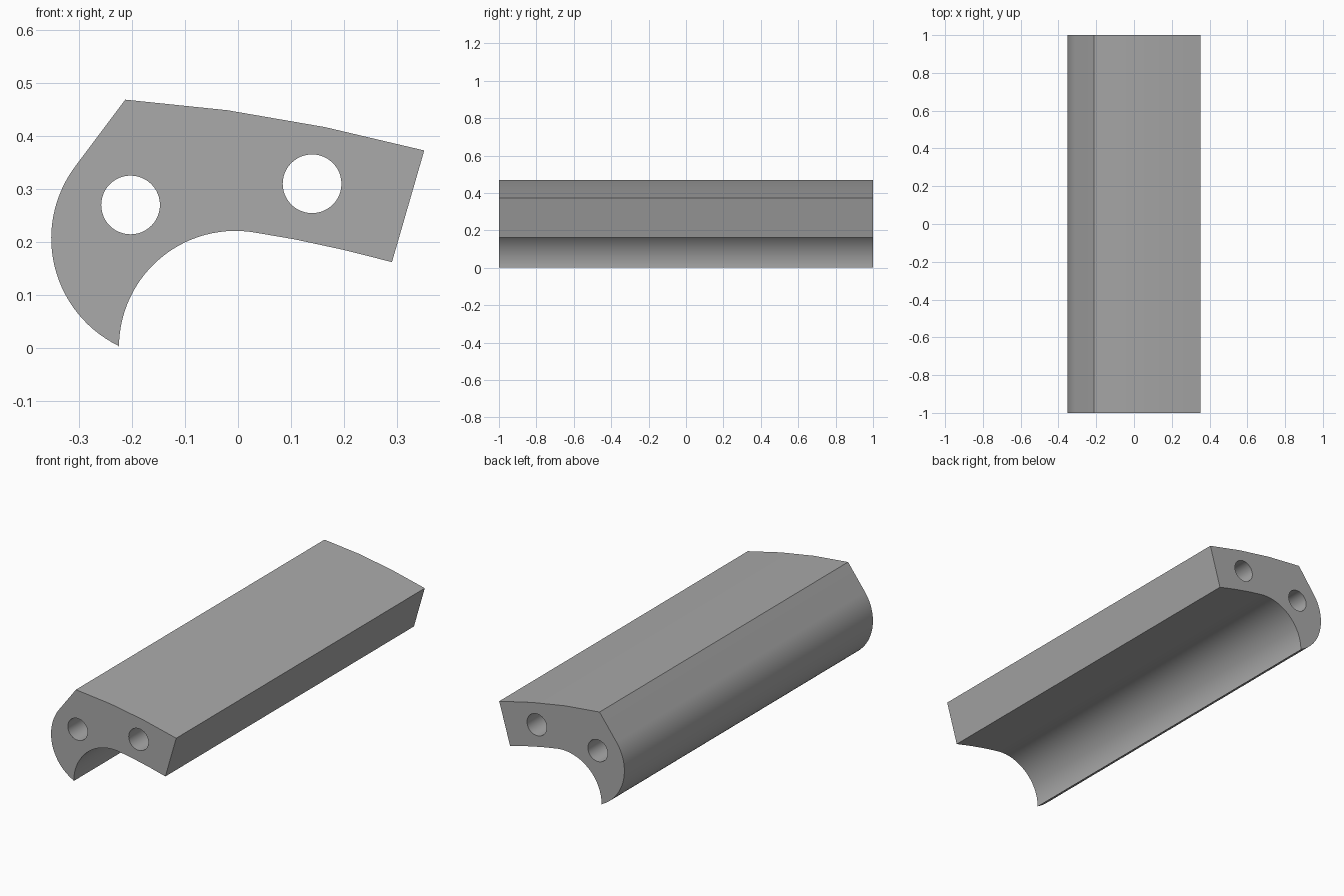
import bpy, bmesh, math

default = bpy.data.objects.get("Cube")
if default:
    bpy.data.objects.remove(default, do_unlink=True)


def material(name, value):
    mat = bpy.data.materials.new(name)
    mat.use_nodes = True
    color = (value, value, value, 1)
    mat.diffuse_color = color
    mat.node_tree.nodes["Principled BSDF"].inputs["Base Color"].default_value = color
    return mat


def arc(cx, cz, r, start, end, steps):
    angles = [math.radians(start + (end - start) * i / steps) for i in range(steps + 1)]
    return [(cx + r * math.cos(a), cz + r * math.sin(a)) for a in angles]


# Cross-section: rounded nose, hollow underside, end face, faceted top
outline = arc(-0.127, 0.207, 0.226, 143.7, 244, 28)
outline += arc(-0.005, 0.001, 0.22, 180, 80, 28)
outline += [(0.107, 0.205), (0.2, 0.185), (0.291, 0.162),
            (0.352, 0.373), (0.165, 0.417), (-0.02, 0.449), (-0.213, 0.469)]

# Two round bores run the full length
bores = [arc(x, z, 0.0555, 0, 360, 48)[:-1] for x, z in [(-0.203, 0.27), (0.14, 0.31)]]

bm = bmesh.new()
for loop in [outline] + bores:
    verts = [bm.verts.new((x, -1, z)) for x, z in loop]
    for i, v in enumerate(verts):
        bm.edges.new((verts[i - 1], v))
bmesh.ops.triangle_fill(bm, edges=bm.edges[:], use_beauty=True, use_dissolve=False)

# Extrude the section along the length
result = bmesh.ops.extrude_face_region(bm, geom=bm.faces[:], use_keep_orig=True)
moved = [g for g in result["geom"] if isinstance(g, bmesh.types.BMVert)]
bmesh.ops.translate(bm, verts=moved, vec=(0, 2, 0))
bmesh.ops.recalc_face_normals(bm, faces=bm.faces[:])

mesh = bpy.data.meshes.new("curved_rail")
bm.to_mesh(mesh)
bm.free()
mesh.materials.append(material("plain grey", 0.4))
rail = bpy.data.objects.new("curved_rail", mesh)
bpy.context.collection.objects.link(rail)

bpy.ops.object.select_all(action="DESELECT")
rail.select_set(True)
bpy.context.view_layer.objects.active = rail
bpy.ops.object.shade_smooth_by_angle(angle=math.radians(30))
